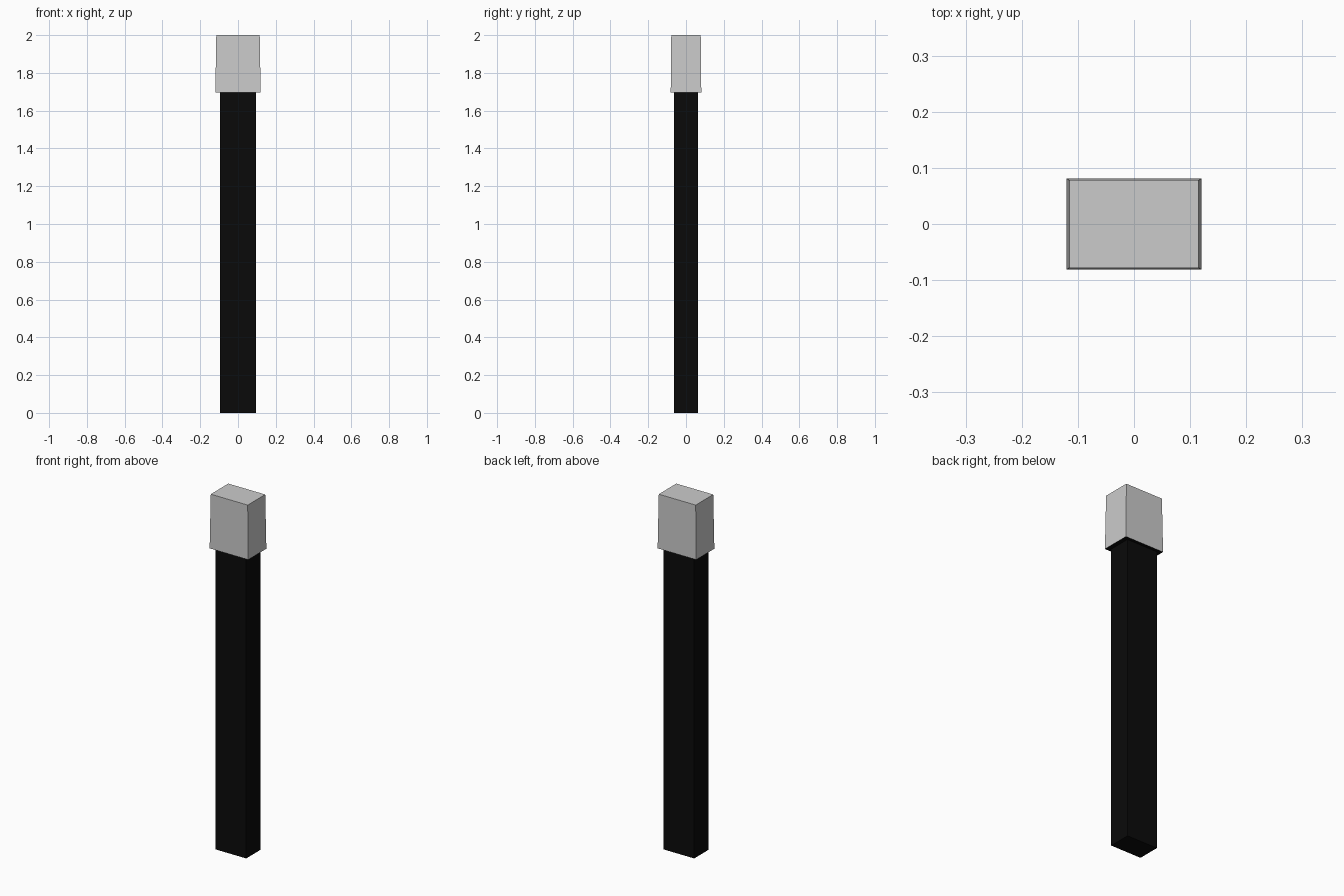
import bpy
import bmesh

if "Cube" in bpy.data.objects:
    bpy.data.objects.remove(bpy.data.objects["Cube"])


def loft(name, sections, cap_bottom=True, cap_top=True, color=None):
    """Stack rectangular sections (half_x, half_y, z) into a flat-faced part."""
    bm = bmesh.new()
    rings = [[bm.verts.new((sx * hx, sy * hy, z))
              for sx, sy in ((-1, -1), (1, -1), (1, 1), (-1, 1))]
             for hx, hy, z in sections]
    for lo, hi in zip(rings, rings[1:]):
        for i in range(4):
            j = (i + 1) % 4
            bm.faces.new((lo[i], lo[j], hi[j], hi[i]))
    if cap_bottom:
        bm.faces.new(rings[0][::-1])
    if cap_top:
        bm.faces.new(rings[-1])
    mesh = bpy.data.meshes.new(name)
    bm.to_mesh(mesh)
    bm.free()
    obj = bpy.data.objects.new(name, mesh)
    bpy.context.collection.objects.link(obj)
    if color:
        mat = bpy.data.materials.new(name + "_material")
        mat.diffuse_color = color
        mat.use_nodes = True
        mat.node_tree.nodes["Principled BSDF"].inputs["Base Color"].default_value = mat.diffuse_color
        mesh.materials.append(mat)
    return obj


# Black post, flaring into a flat ledge that forms the underside of the head
loft("post", [(0.095, 0.063, 0), (0.095, 0.063, 1.695), (0.12, 0.081, 1.695)],
     cap_top=False, color=(0.003, 0.003, 0.003, 1))

# Grey head, slightly narrower at the top
loft("head", [(0.12, 0.081, 1.695), (0.115, 0.078, 2.0)], cap_bottom=False)
